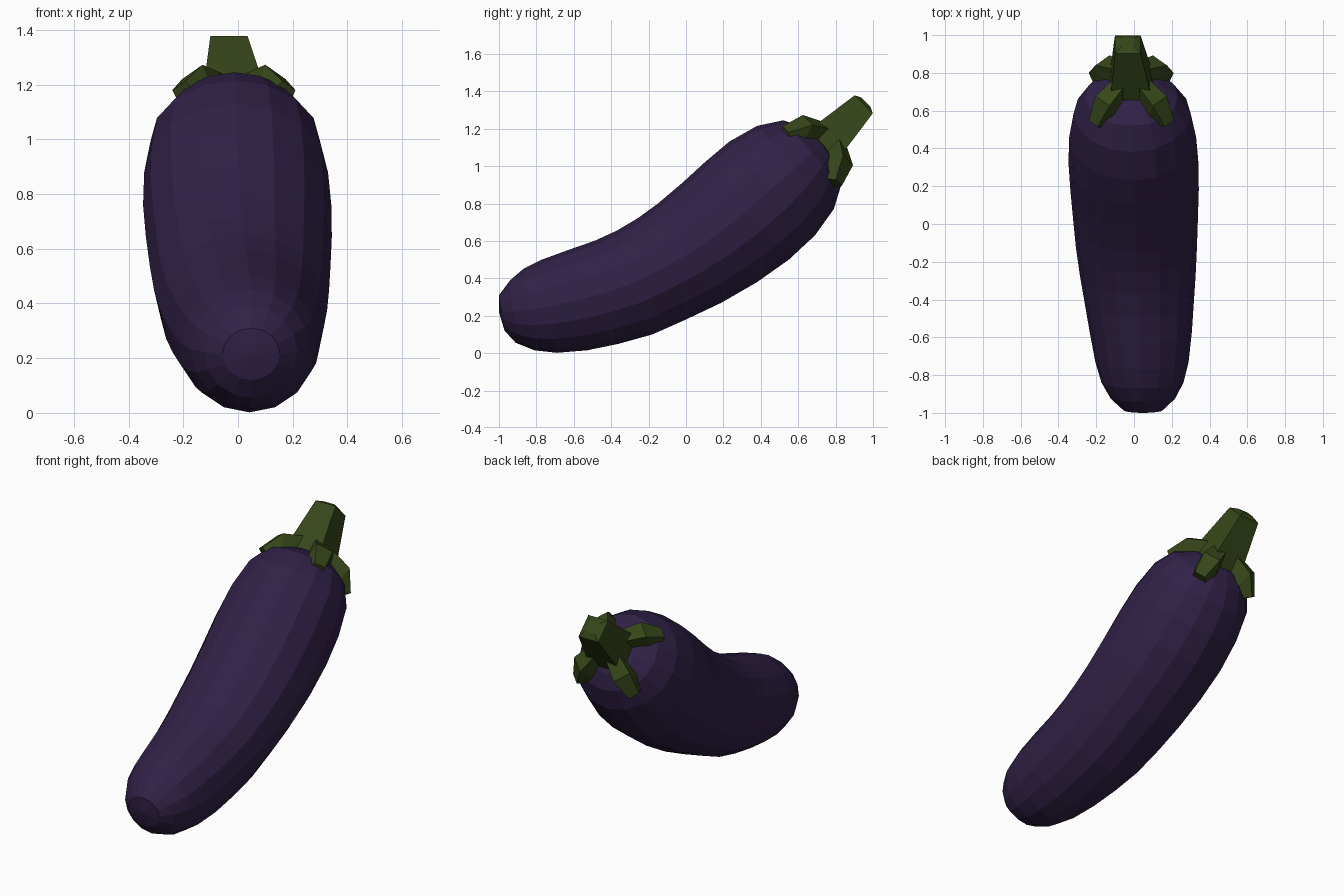
import bpy, bmesh, math
from mathutils import Vector

if "Cube" in bpy.data.objects:
    bpy.data.objects.remove(bpy.data.objects["Cube"])


def material(name, rgb):
    m = bpy.data.materials.new(name)
    m.diffuse_color = (*rgb, 1)
    m.use_nodes = True
    m.node_tree.nodes["Principled BSDF"].inputs["Base Color"].default_value = m.diffuse_color
    return m


purple = material("purple_skin", (0.03, 0.015, 0.062))
green = material("green_stalk", (0.037, 0.062, 0.01))


def loft(name, rings, mat, start=None, end=None):
    """Skin a list of equal rings; close each end with a pole point or one face."""
    bm = bmesh.new()
    loops = [[bm.verts.new(p) for p in r] for r in rings]
    n = len(rings[0])
    for a, b in zip(loops, loops[1:]):
        for i in range(n):
            j = (i + 1) % n
            bm.faces.new((a[i], a[j], b[j], b[i]))
    for loop, pole in ((loops[0], start), (loops[-1], end)):
        if pole is None:
            bm.faces.new(loop)
        else:
            p = bm.verts.new(pole)
            for i in range(n):
                bm.faces.new((loop[i], loop[(i + 1) % n], p))
    bmesh.ops.recalc_face_normals(bm, faces=bm.faces[:])
    me = bpy.data.meshes.new(name)
    bm.to_mesh(me)
    bm.free()
    ob = bpy.data.objects.new(name, me)
    me.materials.append(mat)
    bpy.context.collection.objects.link(ob)
    return ob


# Body rings: upper y, z, lower y, z, half width, centre x
stations = [
    (-1.00, .31, -.97, .12, .105, .048),
    (-.94, .39, -.91, .055, .170, .047),
    (-.87, .45, -.81, .015, .217, .045),
    (-.77, .50, -.69, .002, .247, .042),
    (-.62, .555, -.53, .015, .270, .036),
    (-.49, .60, -.36, .05, .288, .028),
    (-.37, .655, -.18, .10, .306, .020),
    (-.26, .72, 0, .18, .320, .013),
    (-.15, .80, .19, .27, .330, .008),
    (-.02, .91, .38, .38, .340, .003),
    (.10, 1.02, .55, .50, .344, -.003),
    (.23, 1.13, .69, .63, .336, -.007),
    (.38, 1.215, .79, .77, .310, -.010),
    (.52, 1.245, .83, .90, .245, -.012),
    (.65, 1.20, .82, 1.00, .145, -.014),
]
SIDES = 16
rings = []
for ty, tz, by, bz, w, cx in stations:
    ring = []
    for i in range(SIDES):
        a = 2 * math.pi * i / SIDES
        c, s = math.cos(a) / 2, math.sin(a)
        ring.append((cx + w * s, (ty + by) / 2 + (ty - by) * c, (tz + bz) / 2 + (tz - bz) * c))
    rings.append(ring)
loft("body", rings, purple, (.05, -1.0, .22), (-.015, .755, 1.125))

# Stalk frame: axis rises 45 degrees towards the back
origin = Vector((-.015, .72, 1.10))
X = Vector((1, 0, 0))
axis = Vector((0, 1, 1)).normalized()
up = Vector((0, -1, 1)).normalized()

# Four-sided tapering stem with a slightly domed end
stem = []
for h, r, dx in ((-.03, .118, 0), (.03, .110, 0), (.325, .068, -.018)):
    stem.append([origin + axis * h + X * (dx + r * sx) + up * r * su
                 for sx, su in ((1, 1), (-1, 1), (-1, -1), (1, -1))])
stem.append([origin + axis * .343 + (p - origin - axis * .325 + X * .018) * .5 - X * .018
             for p in stem[-1]])
loft("stem", stem, green)

# Four sepals on the diagonals: upper radius, height, lower radius, height, half width
profile = [(.10, .10, .08, -.02, .050),
           (.215, .055, .19, -.04, .066),
           (.285, -.065, .245, -.095, .042)]
for k in range(4):
    a = math.pi / 4 + k * math.pi / 2
    radial = X * math.cos(a) + up * math.sin(a)
    side = axis.cross(radial)
    sepal = []
    for r1, h1, r2, h2, w in profile:
        top = origin + radial * r1 + axis * h1
        low = origin + radial * r2 + axis * h2
        sepal.append([top - side * w * .8, top + side * w * .8, low + side * w, low - side * w])
    loft(f"sepal_{k + 1}", sepal, green)
